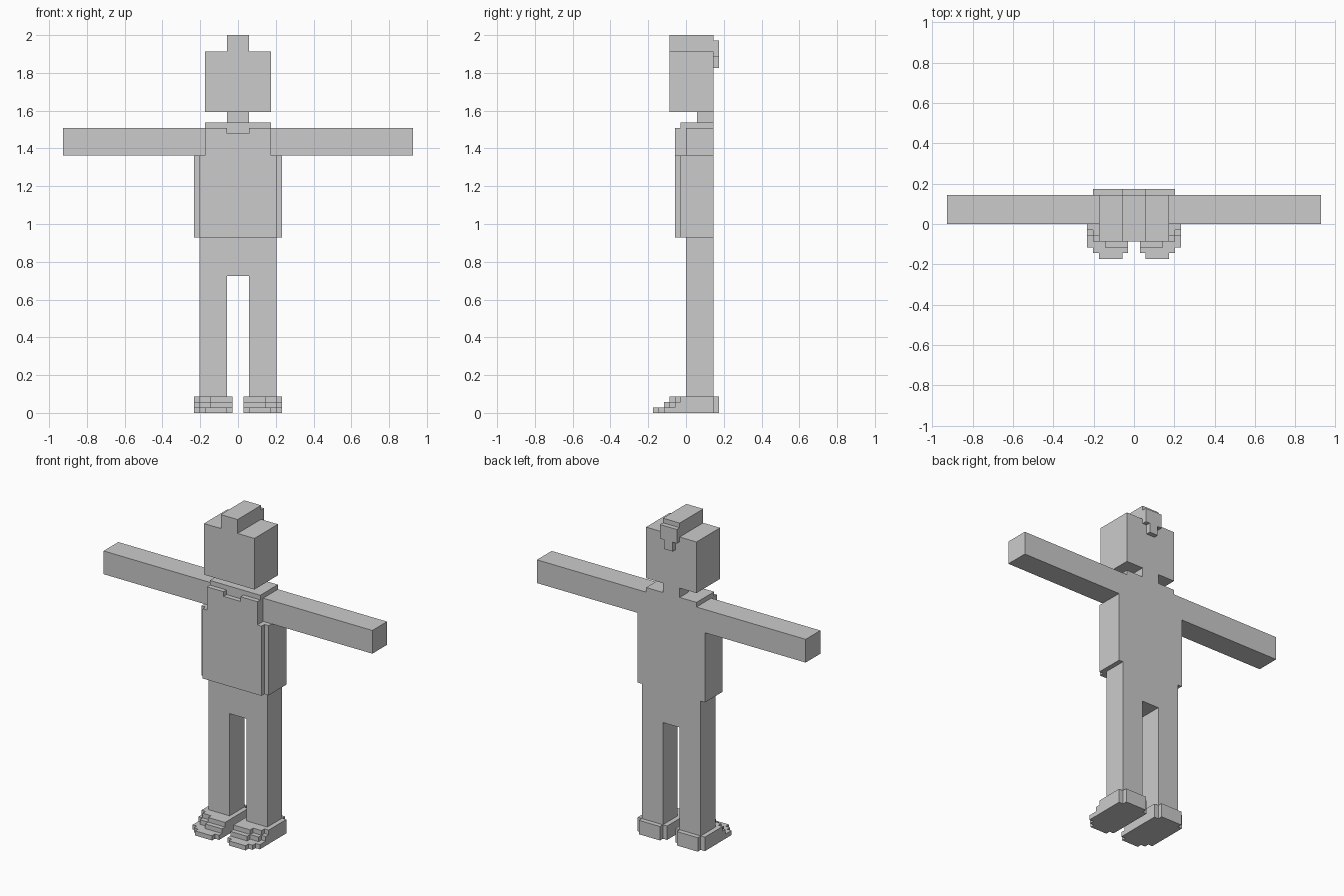
import bpy, bmesh
from mathutils import Vector

if "Cube" in bpy.data.objects:
    bpy.data.objects.remove(bpy.data.objects["Cube"])

U = 2 / 69  # size of one block cell

grey = bpy.data.materials.new("plain grey")
grey.diffuse_color = (0.6, 0.6, 0.6, 1)
grey.use_nodes = True
grey.node_tree.nodes["Principled BSDF"].inputs["Base Color"].default_value = grey.diffuse_color


def mirrored(boxes):
    return boxes + [(-x1, -x0, y0, y1, z0, z1) for x0, x1, y0, y1, z0, z1 in boxes]


# Boxes in cells: x0, x1, y0, y1, z0, z1
shoe = [
    # sole layer
    (2, 6, -6, -5, 0, 1), (1, 7, -5, -4, 0, 1), (1, 8, -4, 5, 0, 1),
    # middle layer
    (1, 5, -4, -3, 1, 2), (1, 7, -3, -2, 1, 2), (1, 8, -2, 5, 1, 2),
    # upper layer
    (1, 5, -3, -2, 2, 3), (1, 7, -2, -1, 2, 3), (1, 8, -1, 5, 2, 3),
    # heel
    (2, 7, 5, 6, 0, 3),
]
parts = {
    "shoes": mirrored(shoe),
    "legs": mirrored([(2, 7, 0, 5, 3, 25)]) + [(-7, 7, 0, 5, 25, 32)],
    "torso": [
        (-8, 8, -1, 5, 32, 47), (-6, 6, -1, 5, 47, 53),      # body and shoulders
        (-7, 7, -2, -1, 32, 47), (-6, 6, -2, -1, 47, 51),    # chest plate
    ] + mirrored([(2, 6, -2, -1, 51, 52)]),                  # collar notch sides
    "arms": mirrored([(6, 32, 0, 5, 47, 52)]),
    "neck": [(-2, 2, 2, 5, 53, 55)],
    "head": [(-6, 6, -3, 5, 55, 66), (-2, 2, -3, 5, 66, 69)],
    "hair_tail": [(-2, 2, 5, 6, 65, 68), (-1, 1, 5, 6, 63, 65)],
}


def cells(boxes):
    return {(x, y, z) for x0, x1, y0, y1, z0, z1 in boxes
            for x in range(x0, x1) for y in range(y0, y1) for z in range(z0, z1)}


solid = {name: cells(boxes) for name, boxes in parts.items()}
filled = set().union(*solid.values())

# Skin every part, leaving out faces hidden against neighbouring parts
for name, block in solid.items():
    bm = bmesh.new()
    verts = {}

    def vert(p):
        if p not in verts:
            verts[p] = bm.verts.new(Vector(p) * U)
        return verts[p]

    for c in sorted(block):
        for axis in range(3):
            a, b = (axis + 1) % 3, (axis + 2) % 3
            for side in (0, 1):
                n = list(c)
                n[axis] += 2 * side - 1
                if tuple(n) in filled:
                    continue
                loop = []
                for i, j in ((0, 0), (1, 0), (1, 1), (0, 1)):
                    p = list(c)
                    p[axis] += side
                    p[a] += i
                    p[b] += j
                    loop.append(vert(tuple(p)))
                bm.faces.new(loop if side else loop[::-1])
    # Join the cell faces into large flat faces
    bmesh.ops.dissolve_limit(bm, angle_limit=0.01, verts=bm.verts[:], edges=bm.edges[:])
    mesh = bpy.data.meshes.new(name)
    bm.to_mesh(mesh)
    bm.free()
    mesh.materials.append(grey)
    bpy.context.collection.objects.link(bpy.data.objects.new(name, mesh))
